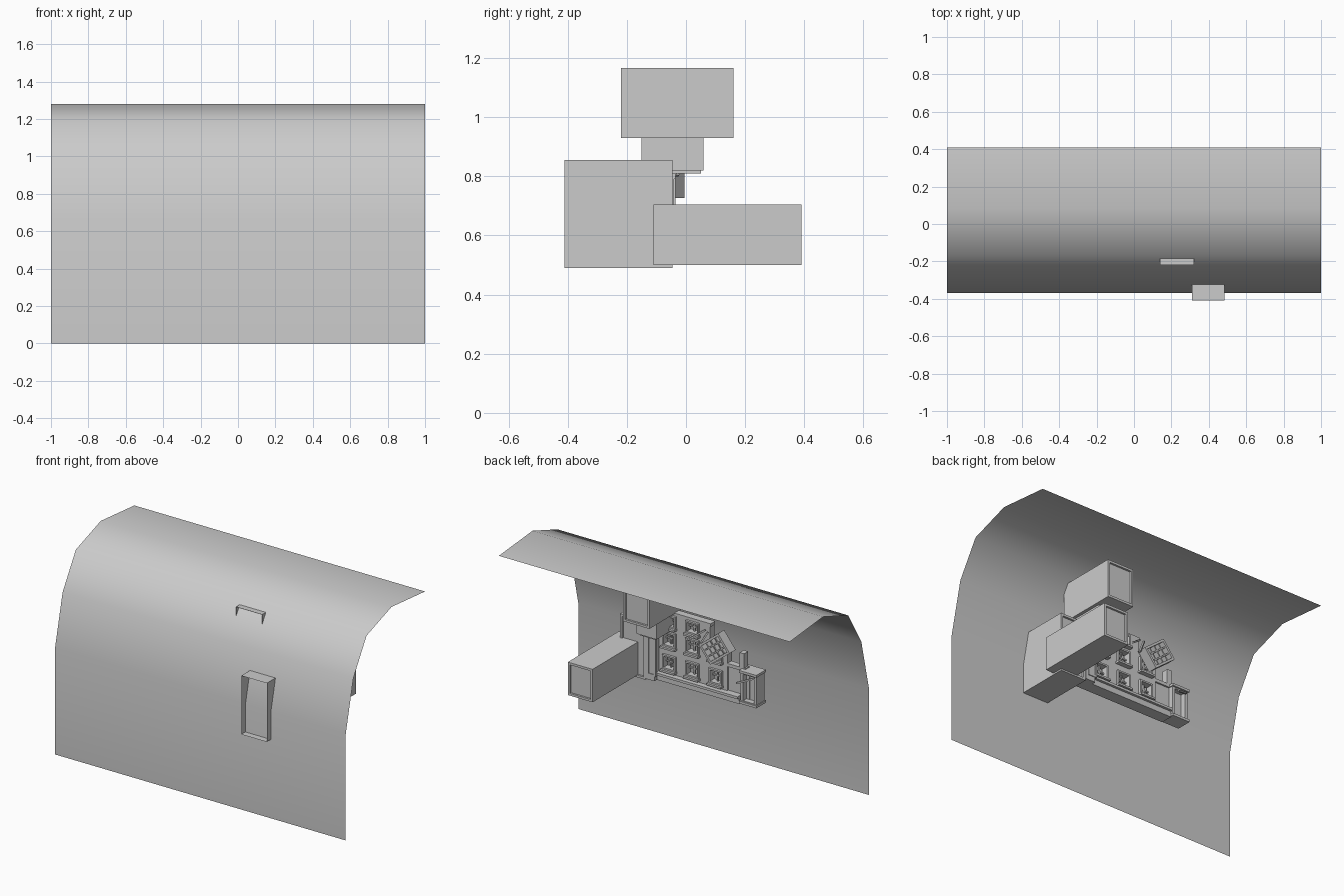
import bpy, bmesh
from math import radians
from mathutils import Matrix, Vector

if "Cube" in bpy.data.objects:
    bpy.data.objects.remove(bpy.data.objects["Cube"])


def make(name, verts, faces, smooth=False):
    me = bpy.data.meshes.new(name)
    me.from_pydata(verts, [], faces)
    me.polygons.foreach_set("use_smooth", [smooth] * len(faces))
    ob = bpy.data.objects.new(name, me)
    bpy.context.collection.objects.link(ob)
    return ob


def boxes(name, spans):
    """One object from several (x0, x1, y0, y1, z0, z1) boxes."""
    bm = bmesh.new()
    for x0, x1, y0, y1, z0, z1 in spans:
        m = Matrix.Translation(((x0 + x1) / 2, (y0 + y1) / 2, (z0 + z1) / 2))
        m = m @ Matrix.Diagonal((abs(x1 - x0), abs(y1 - y0), abs(z1 - z0), 1))
        bmesh.ops.create_cube(bm, size=1, matrix=m)
    ob = make(name, [], [])
    bm.to_mesh(ob.data)
    bm.free()
    return ob


def shaft(name, x0, x1, y0, y1, z0, z1, rim=0.014, recess=0.012):
    """Thin-walled duct, open at the front, with a framed panel at the back."""
    def ring(y, d):
        return [(x0 + d, y, z0 + d), (x1 - d, y, z0 + d), (x1 - d, y, z1 - d), (x0 + d, y, z1 - d)]
    verts = ring(y0, 0) + ring(y1, 0) + ring(y1, rim) + ring(y1 - recess, rim)
    faces = [(r * 4 + i, r * 4 + (i + 1) % 4, r * 4 + 4 + (i + 1) % 4, r * 4 + 4 + i)
             for r in range(3) for i in range(4)]
    return make(name, verts, faces + [(12, 13, 14, 15)])


def frame(x, z, w, h, t, y0, y1):
    """Four bars around a rectangle centred on x, z."""
    a, b = w / 2, h / 2
    return [(x - a, x - a + t, y0, y1, z - b, z + b), (x + a - t, x + a, y0, y1, z - b, z + b),
            (x - a, x + a, y0, y1, z - b, z - b + t), (x - a, x + a, y0, y1, z + b - t, z + b)]


# curved backdrop sheet
profile = [(-.37, 0), (-.37, .66), (-.295, .98), (-.165, 1.195), (.08, 1.28), (.41, 1.25)]
make("curved_sheet", [(x, y, z) for y, z in profile for x in (-1, 1)],
     [(2 * i, 2 * i + 1, 2 * i + 3, 2 * i + 2) for i in range(len(profile) - 1)], True)

# three ducts
shaft("tall_shaft", .31, .485, -.41, -.045, .49, .855)
shaft("long_shaft", .37, .54, -.11, .39, .50, .705)
shaft("upper_shaft", .14, .32, -.22, .16, .93, 1.165)
boxes("shaft_support", [(.16, .30, -.15, .06, .82, .93), (.18, .28, -.15, .05, .81, .82)])

# building wall: piers, bands, window frames and sills
cols, rows = [.17, .01, -.15], [.62, .765, .88]
Y0, Y1 = -.13, -.085
wall = [(c + .045, c + .115, Y0, Y1, .51, .935) for c in cols]
wall += [(-.225, -.195, Y0, Y1, .51, .80)]
wall += [(-.21, .285, Y0, Y1, a, b) for a, b in ((.51, .575), (.665, .72), (.81, .84))]
wall += [(-.11, .285, Y0, Y1, .915, .935)]
boxes("building_wall", wall)
parts = []
for i, c in enumerate(cols):
    for j, r in enumerate(rows):
        if i == 2 and j == 2:
            continue
        h = .075 if j == 2 else .09
        parts += frame(c, r, .09, h, .01, -.115, -.07)
        parts += [(c - .004, c + .004, -.105, -.095, r - h / 2, r + h / 2),
                  (c - .045, c + .045, -.105, -.095, r - .004, r + .004),
                  (c - .05, c + .05, -.09, -.055, r - h / 2 - .012, r - h / 2)]
boxes("window_frames", parts)

# base ledges and the stepped low wall
boxes("base_ledge", [(-.32, .29, -.14, -.065, .50, .535), (-.32, .27, -.13, -.05, .535, .55)])
boxes("low_wall", [(-.37, -.21, -.125, -.095, .53, .68), (-.34, -.21, -.125, -.095, .68, .72),
                   (-.34, -.31, -.125, -.085, .72, .81), (-.35, -.21, -.125, -.085, .70, .72)])

# doorway block at the end of the wall
boxes("end_doorway", frame(-.385, .61, .11, .20, .018, -.145, -.065)
      + [(-.43, -.34, -.12, -.10, .52, .70), (-.445, -.325, -.15, -.055, .51, .525),
         (-.445, -.325, -.15, -.055, .70, .715)])

# corner pilaster beside the tall duct
boxes("corner_pilaster", [(.245, .31, -.14, -.04, .50, .80), (.235, .315, -.145, -.035, .79, .81)]
      + frame(.265, .66, .06, .26, .012, -.05, -.035))

# broken panel leaning off the wall
panel = frame(0, 0, .17, .13, .014, -.03, .03)
panel += [(x - .004, x + .004, -.02, .02, -.06, .06) for x in (-.04, 0, .04)]
panel += [(-.08, .08, -.02, .02, z - .004, z + .004) for z in (-.02, .02)]
panel += [(-.08, .08, -.025, -.012, -.06, .06)]
tilted = boxes("tilted_panel", panel)
tilted.location = (-.19, -.035, .83)
tilted.rotation_euler = (0, radians(38), 0)

# loose struts
for i, (x, z, ang) in enumerate([(-.05, .87, 35), (-.09, .85, 60), (-.38, .67, 20)]):
    strut = boxes("loose_strut_%d" % i, [(-.055, .055, -.005, .005, -.005, .005)])
    strut.location = (x, -.04, z)
    strut.rotation_euler = (0, radians(ang), radians(25))
